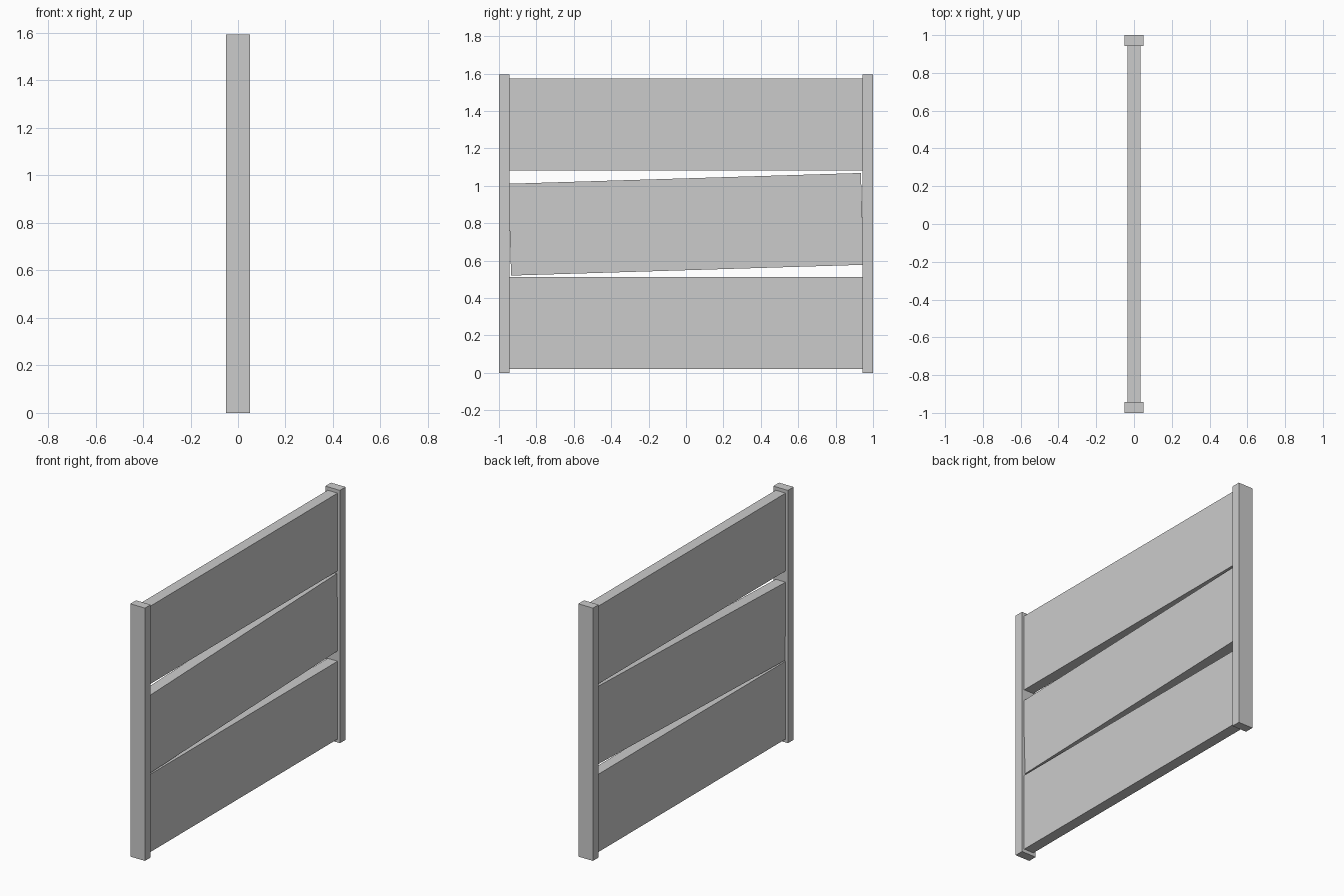
import bpy
import math

if "Cube" in bpy.data.objects:
    bpy.data.objects.remove(bpy.data.objects["Cube"])


def box(name, center, size, tilt=0.0):
    bpy.ops.mesh.primitive_cube_add(size=1, location=center, rotation=(tilt, 0, 0))
    ob = bpy.context.object
    ob.name = name
    ob.scale = size
    return ob


HEIGHT = 1.594      # post height
POST_W = 0.102      # post thickness in x
POST_D = 0.057      # post depth in y
SPAN = 2 - 2 * POST_D

# Upright posts at both ends
for name, side in (("front_post", -1), ("back_post", 1)):
    box(name, (0, side * (1 - POST_D / 2), HEIGHT / 2), (POST_W, POST_D, HEIGHT))

# Three wide boards, the middle one hanging crooked
for name, z, tilt in (("lower_board", 0.267, 0),
                      ("middle_board", 0.794, math.radians(1.75)),
                      ("upper_board", 1.327, 0)):
    box(name, (0, 0, z), (0.069, SPAN, 0.491), tilt)
